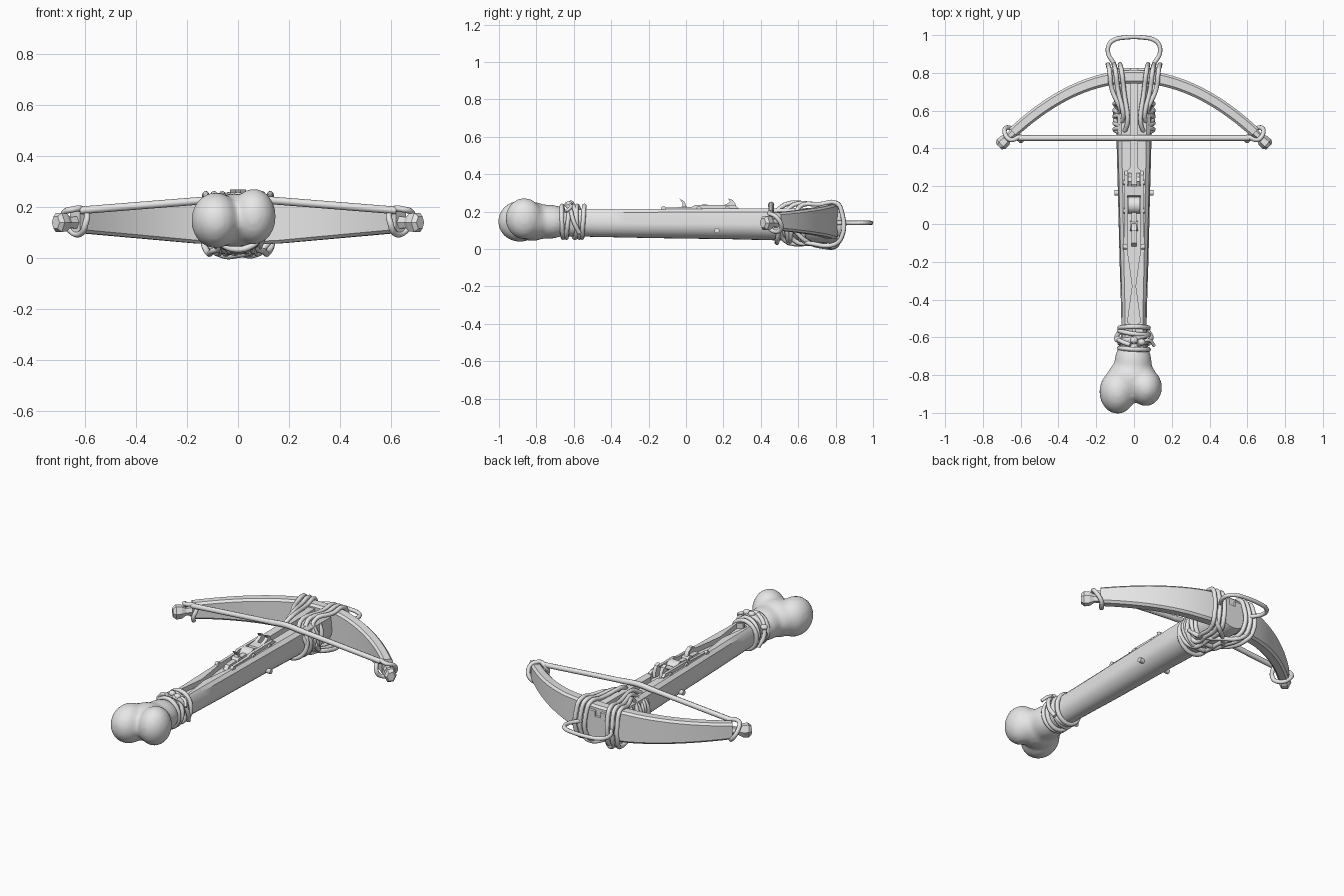
import bpy, bmesh, math
from mathutils import Vector

cube = bpy.data.objects.get("Cube")
if cube:
    bpy.data.objects.remove(cube, do_unlink=True)

GREY = (0.8, 0.8, 0.8, 1)
mat = bpy.data.materials.new("plain_grey")
mat.use_nodes = True
mat.diffuse_color = GREY
mat.node_tree.nodes["Principled BSDF"].inputs["Base Color"].default_value = GREY


def activate(ob):
    bpy.ops.object.select_all(action='DESELECT')
    ob.select_set(True)
    bpy.context.view_layer.objects.active = ob


def add(name, data, angle=35):
    ob = bpy.data.objects.new(name, data)
    bpy.context.collection.objects.link(ob)
    activate(ob)
    if ob.type == 'CURVE':
        bpy.ops.object.convert(target='MESH')
        ob = bpy.context.object
    ob.data.materials.clear()
    ob.data.materials.append(mat)
    bpy.ops.object.shade_smooth_by_angle(angle=math.radians(angle))
    return ob


def from_bm(name, bm, angle=35):
    bmesh.ops.recalc_face_normals(bm, faces=bm.faces)
    me = bpy.data.meshes.new(name)
    bm.to_mesh(me)
    bm.free()
    return add(name, me, angle)


def loft(name, rings, angle=35):
    bm = bmesh.new()
    rows = [[bm.verts.new(p) for p in ring] for ring in rings]
    n = len(rows[0])
    for a, b in zip(rows, rows[1:]):
        for i in range(n):
            bm.faces.new((a[i], a[(i + 1) % n], b[(i + 1) % n], b[i]))
    bm.faces.new(rows[0])
    bm.faces.new(rows[-1][::-1])
    return from_bm(name, bm, angle)


def tube(name, pts, r, closed=False, radii=None):
    cu = bpy.data.curves.new(name, 'CURVE')
    cu.dimensions = '3D'
    cu.bevel_depth = r
    cu.bevel_resolution = 2
    cu.resolution_u = 6
    cu.use_fill_caps = True
    sp = cu.splines.new('BEZIER')
    sp.bezier_points.add(len(pts) - 1)
    for i, (bp, p) in enumerate(zip(sp.bezier_points, pts)):
        bp.co = p
        bp.handle_left_type = bp.handle_right_type = 'AUTO'
        bp.radius = radii[i] if radii else 1
    sp.use_cyclic_u = closed
    return add(name, cu, 60)


def ball(bm, loc, size):
    new = bmesh.ops.create_uvsphere(bm, u_segments=20, v_segments=12, radius=1)['verts']
    for v in new:
        v.co = Vector(loc) + Vector(a * b for a, b in zip(v.co, size))


def slab(name, outline, x, half):
    # Side outline in (y, z), given thickness across x
    return loft(name, [[(x + s * half, y, z) for y, z in outline] for s in (-1, 1)])


def axle(name, x, y, z, r, half):
    ring = [(r * math.cos(k * math.pi / 8), r * math.sin(k * math.pi / 8)) for k in range(16)]
    return slab(name, [(y + a, z + b) for a, b in ring], x, half)


# Stock: round belly, flat top, groove of varying width
def stock_ring(y, w, low, top, g):
    mid = (low + top) / 2
    half = [(g, top - 0.03), (g, top), (0.7 * w, top), (0.92 * w, top - 0.018)]
    half += [(w * math.cos(a), mid - (mid - low) * math.sin(a))
             for a in (k * math.pi / 14 for k in range(7))]
    pts = half + [(0, low)] + [(-x, z) for x, z in reversed(half)]
    return [(x, y, z) for x, z in pts]


stations = [(-0.74, .07, .07, .21, .004), (-0.54, .067, .066, .213, .004),
            (-0.52, .067, .066, .213, .034), (-0.43, .069, .064, .213, .022),
            (-0.33, .072, .062, .214, .008), (-0.24, .075, .06, .214, .02),
            (-0.13, .078, .058, .215, .036), (0.28, .088, .052, .216, .036),
            (0.30, .089, .051, .216, .018), (0.55, .095, .045, .218, .018),
            (0.78, .10, .03, .22, .018), (0.825, .09, .045, .212, .018)]
loft("stock", [stock_ring(*s) for s in stations])

# Knuckle end of the stock: blended lobes
bm = bmesh.new()
ball(bm, (-0.087, -0.888, 0.148), (0.097, 0.118, 0.11))
ball(bm, (0.062, -0.865, 0.163), (0.087, 0.1, 0.11))
ball(bm, (-0.012, -0.82, 0.148), (0.135, 0.11, 0.105))
ball(bm, (-0.005, -0.74, 0.146), (0.1, 0.14, 0.092))
knuckle = from_bm("knuckle_end", bm, 60)
mod = knuckle.modifiers.new("blend", 'REMESH')
mod.mode, mod.voxel_size, mod.use_smooth_shade = 'VOXEL', 0.012, True
mod = knuckle.modifiers.new("soften", 'SMOOTH')
mod.factor, mod.iterations = 0.5, 7
activate(knuckle)
for m in list(knuckle.modifiers):
    bpy.ops.object.modifier_apply(modifier=m.name)


# Bow: curved, chamfered plank tapering to the tips
def bow_ring(x):
    slope = Vector((1, -1.44 * x, 0)).normalized()
    out = Vector((-slope.y, slope.x, 0))
    c = Vector((x, 0.78 - 0.72 * x * x, 0.148))
    t = 0.035 - 0.009 * abs(x)
    h = min(0.092, 0.105 - 0.09 * abs(x))
    q = 0.012
    sec = [(t, h - q), (t - q, h), (q - t, h), (-t, h - q)]
    sec += [(a, -b) for a, b in reversed(sec)]
    return [c + out * a + Vector((0, 0, b)) for a, b in sec]


loft("bow", [bow_ring(0.64 * k / 16) for k in range(-16, 17)], 25)

for side, s in (("left", 1), ("right", -1)):
    # Nock: pinched neck and six-sided knob
    d = Vector((0.72 * s, -0.69, 0))
    across = Vector((0.69 * s, 0.72, 0))
    start = Vector((0.635 * s, 0.488, 0.14))
    rings = []
    for dist, r in ((-0.01, .03), (0.04, .024), (0.065, .04), (0.095, .043), (0.112, .028)):
        rings.append([start + d * dist + across * r * 0.8 * math.cos(k * math.pi / 3)
                      + Vector((0, 0, r * math.sin(k * math.pi / 3))) for k in range(6)])
    loft(side + "_nock", rings, 20)

    # String loop round the tip
    loop = [(.60, .462, .185), (.655, .446, .19), (.685, .485, .17),
            (.66, .51, .11), (.62, .47, .095), (.60, .44, .13)]
    tube(side + "_string_loop", [(s * x, y, z) for x, y, z in loop], 0.012, True)

    # Straps binding the bow to the stock
    for k in range(3):
        i, e = 0.045 + 0.014 * k, 0.065 + 0.032 * k
        y0 = 0.5 + 0.05 * k
        path = [(i, y0, .218), (e - .01, .72, .24), (e, .805, .245), (e + .005, .832, .2),
                (e + .005, .83, .06), (e - .01, .79, .024), (e - .03, .68, .028),
                (i, y0 + .03, .045), (.1, y0, .13)]
        tube(f"{side}_bow_strap_{k + 1}", [(s * x, y, z) for x, y, z in path], 0.0125, True)

    # Lock side plates, pivots and stock pins
    plate = [(-.14, .2), (-.13, .222), (.03, .225), (.05, .235), (.26, .235), (.28, .22), (.28, .19)]
    slab(side + "_lock_plate", plate, s * 0.042, 0.008)
    for j, y in enumerate((-0.12, 0.07, 0.22)):
        axle(f"{side}_lock_pivot_{j + 1}", s * 0.05, y, 0.215, 0.014, 0.009)
    axle(side + "_stock_pin", s * 0.088, 0.165, 0.1, 0.014, 0.014)

# Diagonal strap across the front underside
for s in (-1, 1):
    tube("under_cross_strap", [(s * .12, .82, .06), (s * .07, .8, .016), (0, .74, .017 + .004 * s),
                               (-s * .08, .64, .045), (-s * .1, .58, .1)], 0.013)

# Forward wraps: open rings round the belly
for k in range(5):
    y = 0.49 + 0.034 * k
    pts = []
    for j in range(11):
        a = math.radians(48 - 276 * j / 10)
        pts.append((0.102 * math.cos(a), y + 0.035 * math.sin(a) * (-1) ** k * 0.4 + 0.01,
                    0.13 + (0.096 + 0.002 * k) * math.sin(a)))
    tube(f"front_wrap_{k + 1}", pts, 0.0125)

# Rear wraps: full rings with slight tilts
for k, y in enumerate((-0.55, -0.575, -0.6, -0.63, -0.66)):
    tilt = (0.006, -0.012, 0.016, -0.01, 0.005)[k]
    pts = [(0.077 * math.cos(a), y + tilt * math.sin(a + k), 0.146 + 0.085 * math.sin(a))
           for a in (j * math.pi / 6 for j in range(12))]
    tube(f"rear_wrap_{k + 1}", pts, 0.0125, True)
for s in (-1, 1):
    tube("rear_cross_strap", [(s * .02, -.64, .24), (s * .07, -.62, .215), (s * .092, -.6, .145),
                              (s * .075, -.57, .085)], 0.012)

# Knots and loose end
bm = bmesh.new()
for p in ((0.0, -0.615, 0.243), (0.04, -0.625, 0.24), (-0.085, -0.61, 0.19)):
    ball(bm, p, (0.02, 0.018, 0.016))
from_bm("rear_knots", bm, 60)
tube("rear_loose_end", [(.04, -.625, .24), (.08, -.615, .225), (.108, -.645, .2)], 0.009)

# Bowstring with thicker serving in the middle
span = (-.62, -.35, -.12, -.1, 0, .1, .12, .35, .62)
tube("bowstring", [(x, .455, .237 - .08 * abs(x)) for x in span], 0.015,
     radii=[1.1 if abs(x) < .11 else 1 for x in span])

# Stirrup loop
half = [(.095, .81), (.105, .845), (.137, .905), (.132, .95), (.105, .975), (.05, .987)]
tube("stirrup", [(x, y, .14) for x, y in half] + [(-x, y, .14) for x, y in reversed(half)], 0.0115)

# Lock: nut, sear block and two claws
axle("lock_nut", 0, 0.10, 0.195, 0.045, 0.033)
axle("trigger_roller", 0, -0.01, 0.205, 0.026, 0.022)
slab("sear_bar", [(-.12, .19), (-.1, .215), (.06, .222), (.06, .19)], 0, 0.014)
slab("nut_bridge", [(.14, .19), (.15, .228), (.2, .232), (.21, .19)], 0, 0.034)
front_claw = [(.17, .2), (.2, .235), (.222, .243), (.235, .255), (.225, .27),
              (.25, .262), (.265, .24), (.27, .2)]
for s in (-1, 1):
    slab("front_claw", front_claw, s * 0.022, 0.01)
slab("rear_claw", [(-.04, .2), (-.02, .225), (-.018, .245), (-.035, .27), (-.01, .255),
                   (0, .235), (.01, .2)], 0, 0.012)
